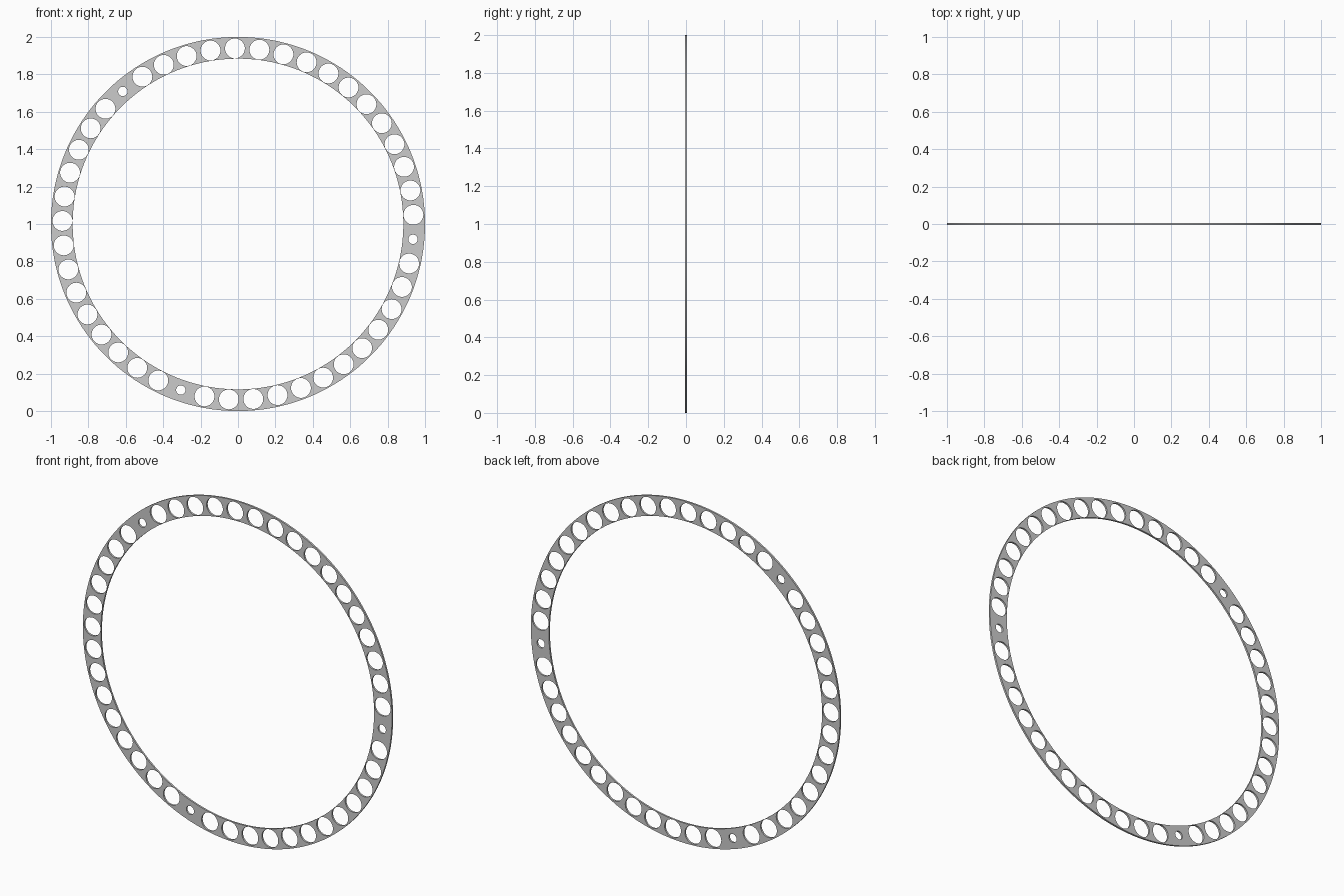
import bpy, bmesh
from math import sin, cos, radians, tau, pi

if "Cube" in bpy.data.objects:
    bpy.data.objects.remove(bpy.data.objects["Cube"])

OUTER, INNER, PITCH = 1.0, 0.884, 0.939
BIG, SMALL = 0.053, 0.025
THICK = 0.011
COUNT, START = 45, 91.0
SMALL_SLOTS = {5, 20, 33}

curve = bpy.data.curves.new("perforated_ring", 'CURVE')
curve.dimensions = '2D'
curve.fill_mode = 'BOTH'
curve.extrude = THICK / 2


def add_circle(cx, cy, r, n):
    s = curve.splines.new('POLY')
    s.points.add(n - 1)
    for i, p in enumerate(s.points):
        a = tau * i / n
        p.co = (cx + r * cos(a), cy + r * sin(a), 0, 1)
    s.use_cyclic_u = True


# Ring outline and central opening
add_circle(0, 0, OUTER, 180)
add_circle(0, 0, INNER, 180)

# Evenly spaced holes, three of them small
for k in range(COUNT):
    a = radians(START + k * 360 / COUNT)
    add_circle(PITCH * cos(a), PITCH * sin(a), SMALL if k in SMALL_SLOTS else BIG, 40)

# Stand the ring upright and turn it into a clean mesh
ring = bpy.data.objects.new("perforated_ring", curve)
bpy.context.collection.objects.link(ring)
ring.rotation_euler = (pi / 2, 0, 0)
ring.location = (0, 0, 1)
bpy.context.view_layer.objects.active = ring
ring.select_set(True)
bpy.ops.object.convert(target='MESH')
ring = bpy.context.object

bm = bmesh.new()
bm.from_mesh(ring.data)
bmesh.ops.remove_doubles(bm, verts=bm.verts, dist=0.0002)
bmesh.ops.recalc_face_normals(bm, faces=bm.faces)
bm.to_mesh(ring.data)
bm.free()
bpy.ops.object.shade_smooth_by_angle(angle=radians(30))
